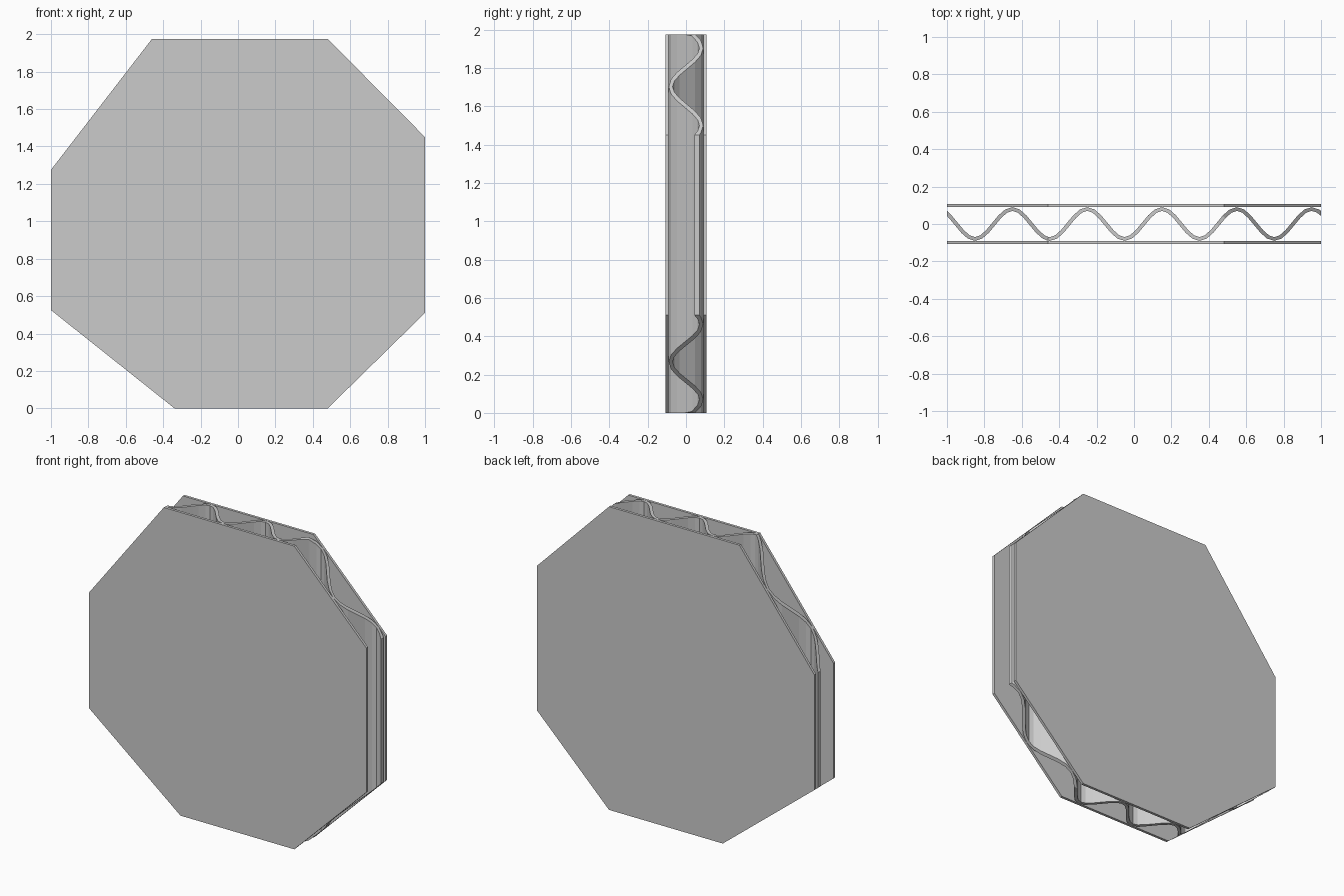
import bpy, bmesh, math

if "Cube" in bpy.data.objects:
    bpy.data.objects.remove(bpy.data.objects["Cube"])

# Outline of the panel (x, z)
OUTLINE = [(-0.46, 1.975), (-1, 1.275), (-1, 0.525), (-0.34, 0),
           (0.48, 0), (1, 0.51), (1, 1.45), (0.48, 1.975)]
BOTTOM = [(-1, 0.525), (-0.34, 0), (0.48, 0), (1, 0.51)]
TOP = [(-1, 1.275), (-0.46, 1.975), (0.48, 1.975), (1, 1.45)]
OUTER, INNER = 0.107, 0.09      # sheet faces in y
PERIOD, STEPS, PEAK = 0.4, 12, -1.05
AMP, HALF = 0.08, 0.01          # wave amplitude, half thickness


def height(x, line):
    for (x0, z0), (x1, z1) in zip(line, line[1:]):
        if x <= x1:
            return z0 + (z1 - z0) * (x - x0) / (x1 - x0)
    return line[-1][1]


def finish(bm, name):
    bmesh.ops.recalc_face_normals(bm, faces=bm.faces)
    me = bpy.data.meshes.new(name)
    bm.to_mesh(me)
    bm.free()
    bpy.context.collection.objects.link(bpy.data.objects.new(name, me))


# Flat cover sheets
def sheet(name, y0, y1):
    bm = bmesh.new()
    a = [bm.verts.new((x, y0, z)) for x, z in OUTLINE]
    b = [bm.verts.new((x, y1, z)) for x, z in OUTLINE]
    bm.faces.new(a)
    bm.faces.new(b)
    for i in range(len(a)):
        j = (i + 1) % len(a)
        bm.faces.new((a[i], a[j], b[j], b[i]))
    finish(bm, name)


sheet("front_sheet", -OUTER, -INNER)
sheet("back_sheet", INNER, OUTER)

# Corrugated core: a thick wave trimmed to the outline
k = 2 * math.pi / PERIOD
xs = [PEAK + i * PERIOD / STEPS for i in range(70)]
xs = sorted([x for x in xs if -0.99 < x < 0.99] + [-1, -0.46, -0.34, 0.48, 1])
bm = bmesh.new()
rows = []
for x in xs:
    y = AMP * math.cos(k * (x - PEAK))
    slope = -AMP * k * math.sin(k * (x - PEAK))
    n = math.hypot(1, slope)
    ring = []
    for s in (1, -1):
        if abs(x) == 1:
            px, py = x, y + s * HALF * n
        else:
            px, py = x - s * HALF * slope / n, y + s * HALF / n
        px = max(-1, min(1, px))
        pair = [bm.verts.new((px, py, height(px, ln))) for ln in (BOTTOM, TOP)]
        ring += pair if s == 1 else pair[::-1]
    rows.append(ring)
for r0, r1 in zip(rows, rows[1:]):
    for i in range(4):
        j = (i + 1) % 4
        bm.faces.new((r0[i], r0[j], r1[j], r1[i]))
bm.faces.new(rows[0])
bm.faces.new(rows[-1])
finish(bm, "corrugated_core")
